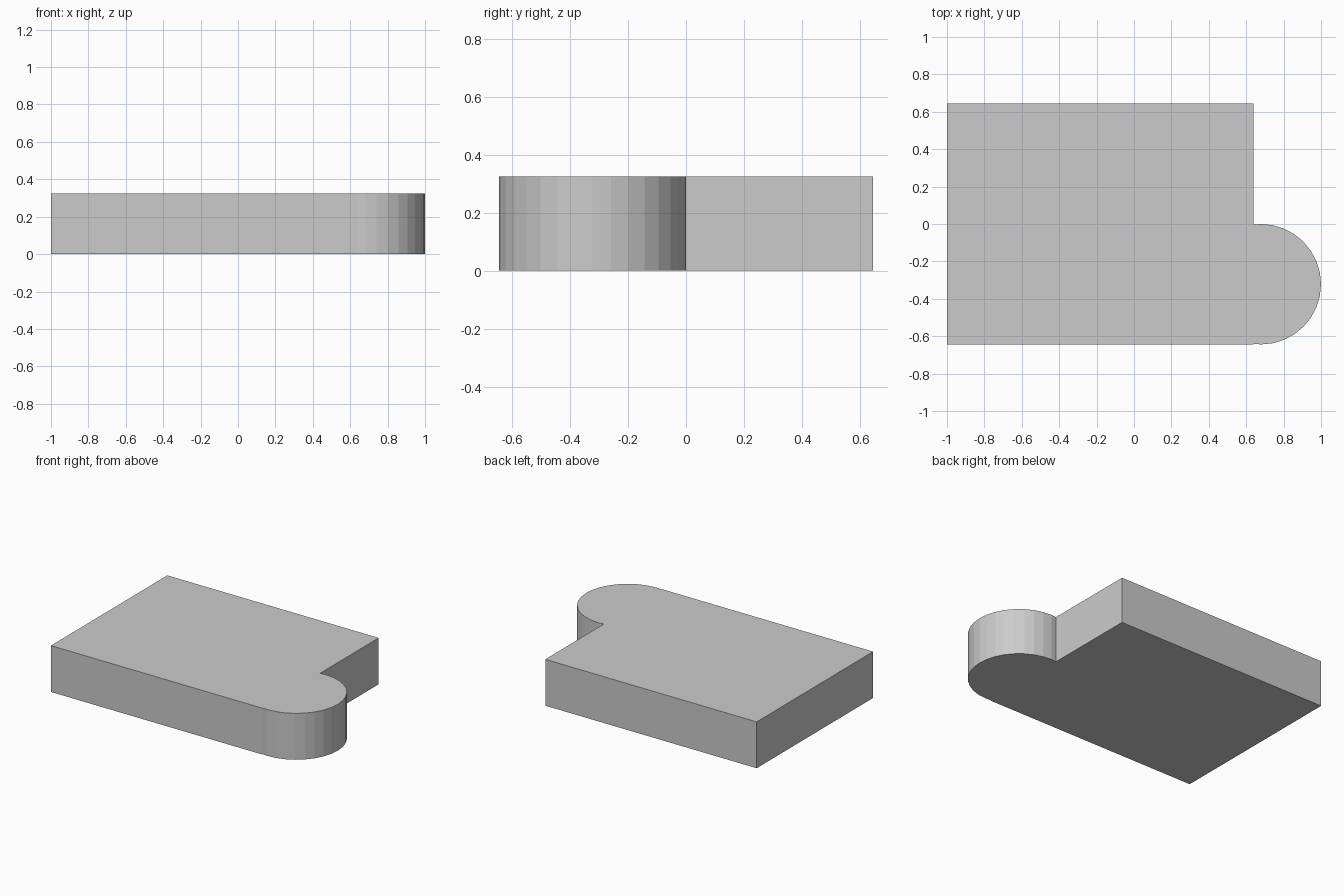
import bpy, bmesh, math

if "Cube" in bpy.data.objects:
    bpy.data.objects.remove(bpy.data.objects["Cube"])

HEIGHT = 0.325
EDGE_X, HALF_Y = 0.64, 0.645      # straight slab extents
CX, CY, R = 0.678, -0.322, 0.322  # rounded tab
STEP = math.tau / 32

# Outline: slab rectangle with a rounded tab on the front right
outline = [(-1, HALF_Y), (-1, -HALF_Y), (EDGE_X, -HALF_Y), (EDGE_X, CY - R + 0.004)]
outline += [(CX + R * math.cos(i * STEP), CY + R * math.sin(i * STEP)) for i in range(-8, 9)]
outline += [(EDGE_X, CY + R - 0.004), (EDGE_X, HALF_Y)]

# Extrude the outline into a solid plate
bm = bmesh.new()
base = bm.faces.new([bm.verts.new((x, y, 0)) for x, y in outline])
top = bmesh.ops.extrude_face_region(bm, geom=[base], use_keep_orig=True)
bmesh.ops.translate(bm, vec=(0, 0, HEIGHT),
                    verts=[g for g in top["geom"] if isinstance(g, bmesh.types.BMVert)])
bmesh.ops.recalc_face_normals(bm, faces=bm.faces)
mesh = bpy.data.meshes.new("tabbed_plate")
bm.to_mesh(mesh)
bm.free()
bpy.context.collection.objects.link(bpy.data.objects.new("tabbed_plate", mesh))
